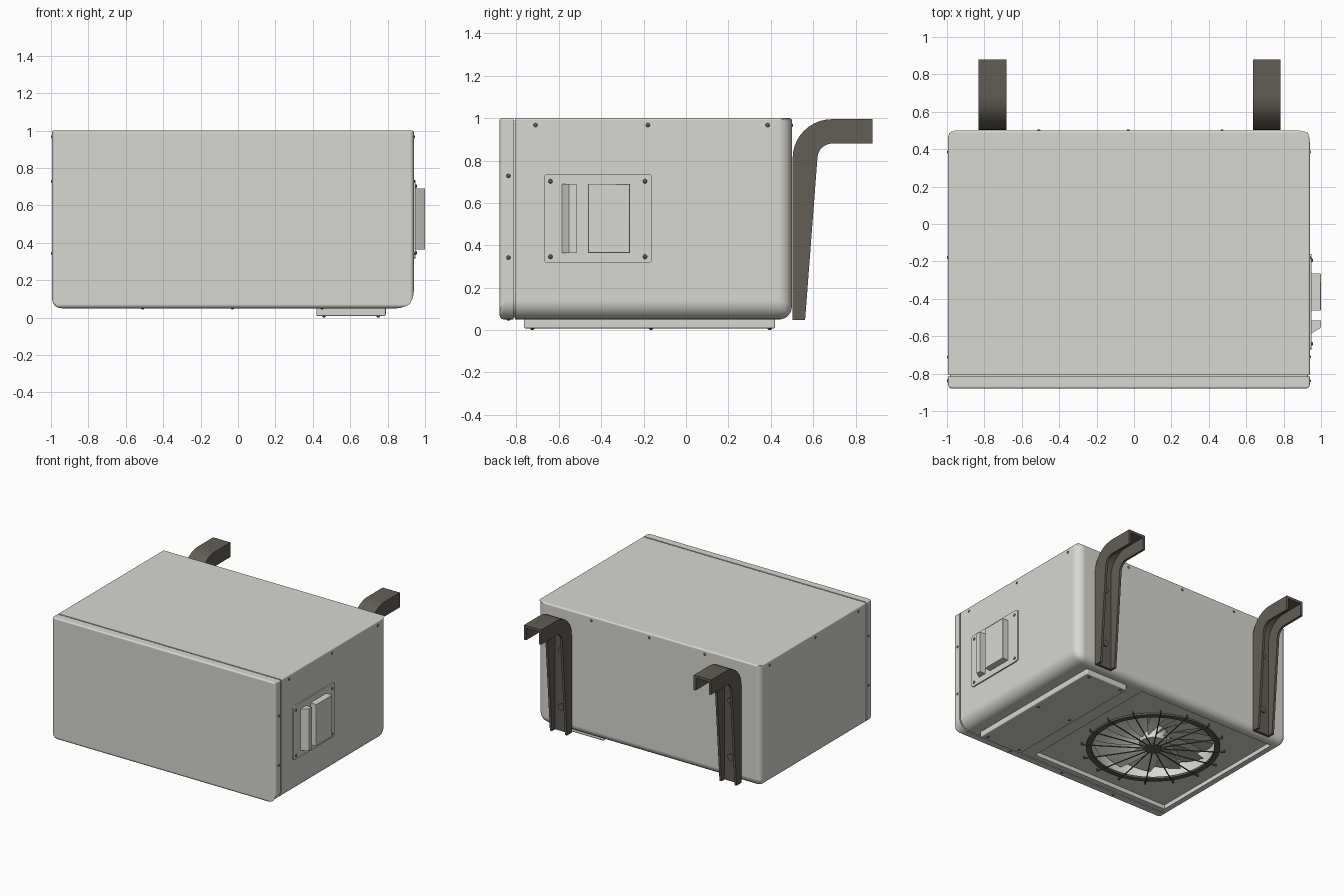
import bpy, bmesh, math
from mathutils import Matrix, Vector

if "Cube" in bpy.data.objects:
    bpy.data.objects.remove(bpy.data.objects["Cube"])


def material(name, r, g, b):
    m = bpy.data.materials.new(name)
    m.diffuse_color = (r, g, b, 1)
    m.use_nodes = True
    m.node_tree.nodes["Principled BSDF"].inputs["Base Color"].default_value = m.diffuse_color
    return m


BODY = material("light_grey_paint", 0.68, 0.68, 0.645)
DARK = material("dark_bronze", 0.122, 0.11, 0.092)
SCREW = material("screw_grey", 0.11, 0.11, 0.105)


def finish(bm, name, mat, angle=35):
    bmesh.ops.recalc_face_normals(bm, faces=bm.faces)
    me = bpy.data.meshes.new(name)
    bm.to_mesh(me)
    bm.free()
    me.materials.append(mat)
    me.shade_smooth()
    me.set_sharp_from_angle(angle=math.radians(angle))
    ob = bpy.data.objects.new(name, me)
    bpy.context.collection.objects.link(ob)
    return ob


def add_box(bm, lo, hi):
    lo, hi = Vector(lo), Vector(hi)
    m = Matrix.Translation((lo + hi) / 2) @ Matrix.Diagonal((*(hi - lo), 1))
    return bmesh.ops.create_cube(bm, size=1, matrix=m)["verts"]


def add_cyl(bm, centre, r, depth, rot=Matrix(), seg=32):
    bmesh.ops.create_cone(bm, cap_ends=True, segments=seg, radius1=r, radius2=r, depth=depth,
                          matrix=Matrix.Translation(centre) @ rot)


def add_prism(bm, pts, offset):
    face = bm.faces.new([bm.verts.new(p) for p in pts])
    ext = bmesh.ops.extrude_face_region(bm, geom=[face])["geom"]
    bmesh.ops.translate(bm, verts=[v for v in ext if isinstance(v, bmesh.types.BMVert)], vec=offset)


def apply_mods(ob):
    dg = bpy.context.evaluated_depsgraph_get()
    me = bpy.data.meshes.new_from_object(ob.evaluated_get(dg))
    ob.modifiers.clear()
    ob.data = me
    me.shade_smooth()
    me.set_sharp_from_angle(angle=math.radians(35))


def flat_shading_on_big_faces(ob):
    mod = ob.modifiers.new("weighted_normals", "WEIGHTED_NORMAL")
    mod.keep_sharp, mod.weight = True, 100


def rounded_box(name, lo, hi, rule, mat):
    """Box whose edges are rounded by a rule on the edge's side signs."""
    bm = bmesh.new()
    add_box(bm, lo, hi)
    c = (Vector(lo) + Vector(hi)) / 2
    lay = bm.edges.layers.float.new("bevel_weight_edge")
    for e in bm.edges:
        d = (e.verts[0].co + e.verts[1].co) / 2 - c
        e[lay] = rule(*[0 if abs(v) < 1e-4 else math.copysign(1, v) for v in d]) / 0.1
    ob = finish(bm, name, mat)
    mod = ob.modifiers.new("round", "BEVEL")
    mod.limit_method, mod.width, mod.segments = "WEIGHT", 0.1, 6
    apply_mods(ob)
    if name != "main_shell":
        flat_shading_on_big_faces(ob)
    return ob


def long_edge(sx, sz):
    if sz > 0:
        return 0.01
    return 0.09 if sx > 0 else 0.05


def shell_rule(sx, sy, sz):
    if sy == 0:
        return long_edge(sx, sz)
    if sy < 0:
        return 0
    if sz == 0:
        return 0.065 if sx > 0 else 0.04
    return 0.06 if sz < 0 else 0.012


def panel_rule(sx, sy, sz):
    if sy == 0:
        return long_edge(sx, sz)
    if sy > 0:
        return 0
    return 0.012 if sz > 0 else 0.022


# Casing: shell, front panel and the strip at the bottom of the groove between them
LEFT, RIGHT = -0.994, 0.94
shell = rounded_box("main_shell", (LEFT, -0.806, 0.05), (RIGHT, 0.5, 1), shell_rule, BODY)
rounded_box("front_panel", (LEFT, -0.88, 0.05), (RIGHT, -0.815, 1), panel_rule, BODY)
rounded_box("groove_strip", (LEFT + 0.01, -0.84, 0.06), (RIGHT - 0.01, -0.79, 0.99),
            lambda x, y, z: long_edge(x, z) if y == 0 else 0, BODY)

# Recess and fan well cut in the underside
FX, FY = -0.32, -0.17
bm = bmesh.new()
add_box(bm, (-0.92, -0.76, -0.1), (0.28, 0.42, 0.082))
cut_a = finish(bm, "recess_cutter", BODY)
bm = bmesh.new()
add_cyl(bm, (FX, FY, 0.1), 0.45, 0.22, seg=64)
cut_b = finish(bm, "well_cutter", BODY)
for cutter in (cut_a, cut_b):
    cutter.hide_render = True
    mod = shell.modifiers.new("cut", "BOOLEAN")
    mod.operation, mod.solver, mod.object = "DIFFERENCE", "EXACT", cutter
apply_mods(shell)
flat_shading_on_big_faces(shell)
for cutter in (cut_a, cut_b):
    bpy.data.objects.remove(cutter)

# Fan guard: ring, centre cap and radial wires
bm = bmesh.new()
n = 64
prof = [(0.437, 0.068), (0.478, 0.068), (0.478, 0.084), (0.437, 0.084)]
rings = [[bm.verts.new((FX + r * math.cos(a), FY + r * math.sin(a), z)) for r, z in prof]
         for a in (2 * math.pi * i / n for i in range(n))]
for i in range(n):
    for j in range(4):
        k = (j + 1) % 4
        bm.faces.new((rings[i][j], rings[i][k], rings[(i + 1) % n][k], rings[(i + 1) % n][j]))
add_cyl(bm, (FX, FY, 0.064), 0.06, 0.012)
for i in range(16):
    a = 2 * math.pi * (i + 0.5) / 16
    d = Vector((math.cos(a), math.sin(a), 0))
    rot = d.to_track_quat("Z", "Y").to_matrix().to_4x4()
    add_cyl(bm, Vector((FX, FY, 0.064)) + d * 0.275, 0.0045, 0.47, rot, 8)
    add_cyl(bm, Vector((FX, FY, 0.073)) + d * 0.51, 0.0055, 0.022, seg=8)
finish(bm, "fan_guard", DARK)

# Fan blades, gently pitched and swept, with a hub
bm = bmesh.new()
add_cyl(bm, (FX, FY, 0.15), 0.1, 0.1)
for b in range(12):
    grid = []
    for i in range(6):
        r = 0.09 + 0.068 * i
        row = []
        for j in range(4):
            a = 2 * math.pi * b / 12 + 0.08 * i + j * 0.18
            row.append(bm.verts.new((FX + r * math.cos(a), FY + r * math.sin(a), 0.12 + 0.018 * j)))
        grid.append(row)
    for i in range(5):
        for j in range(3):
            bm.faces.new((grid[i][j], grid[i + 1][j], grid[i + 1][j + 1], grid[i][j + 1]))
finish(bm, "fan_blades", BODY)

# Raised service hatch under the casing
rounded_box("service_hatch", (0.42, -0.765, 0.008), (0.79, 0.42, 0.06),
            lambda x, y, z: 0.008 if z <= 0 else 0, BODY)

# Side plate with its wedge grip and cover block
rounded_box("side_plate", (0.93, -0.67, 0.317), (0.95, -0.16, 0.737),
            lambda x, y, z: 0.018 if x == 0 else 0, BODY)
rounded_box("cover_block", (0.94, -0.462, 0.363), (1.0, -0.265, 0.69),
            lambda x, y, z: 0.006 if x > 0 else 0, BODY)
bm = bmesh.new()
add_prism(bm, [(x, y, 0.363) for x, y in
               ((0.94, -0.59), (0.95, -0.585), (1.0, -0.553), (1.0, -0.517), (0.94, -0.517))], (0, 0, 0.327))
finish(bm, "wedge_grip", BODY, 20)


# Two wall brackets: bent U channels with bolts
def arc(cy, cz, ry, rz, steps=10):
    return [(cy - ry * math.cos(t), cz + rz * math.sin(t))
            for t in (math.pi / 2 * i / steps for i in range(steps + 1))]


outer = [(0.503, 0.048)] + arc(0.688, 0.81, 0.185, 0.185) + [(0.88, 0.995)]
web_in = [(0.523, 0.048)] + arc(0.688, 0.81, 0.165, 0.165) + [(0.88, 0.975)]
inner = [(0.562, 0.048)] + arc(0.69, 0.81, 0.07, 0.07) + [(0.88, 0.88)]
for side, x0 in (("left", -0.831), ("right", 0.636)):
    bm = bmesh.new()
    add_prism(bm, [(x0, y, z) for y, z in outer + web_in[::-1]], (0.148, 0, 0))
    for fx in (x0, x0 + 0.13):
        add_prism(bm, [(fx, y, z) for y, z in outer + inner[::-1]], (0.018, 0, 0))
    finish(bm, side + "_bracket", DARK)
    bm = bmesh.new()
    for z in (0.24, 0.68):
        add_cyl(bm, (x0 + 0.074, 0.525, z), 0.025, 0.02, Matrix.Rotation(math.pi / 2, 4, "X"), 16)
    finish(bm, side + "_bracket_bolts", DARK)

# Screw heads on every side
spots = [(x, 0.495, 0.967) for x in (-0.51, -0.03, 0.47)]
spots += [(x, -0.838, 0.055) for x in (-0.51, -0.03, 0.45)]
for x in (LEFT + 0.005, RIGHT - 0.005):
    spots += [(x, y, 0.967) for y in (-0.71, -0.18, 0.385)]
    spots += [(x, -0.838, z) for z in (0.342, 0.728)]
spots += [(0.947, y, z) for y in (-0.64, -0.193) for z in (0.346, 0.702)]
spots += [(x, y, 0.011) for x in (0.46, 0.75) for y in (-0.725, -0.165, 0.395)]
bm = bmesh.new()
for p in spots:
    bmesh.ops.create_uvsphere(bm, u_segments=12, v_segments=8, radius=0.011, matrix=Matrix.Translation(p))
finish(bm, "screw_heads", SCREW)
